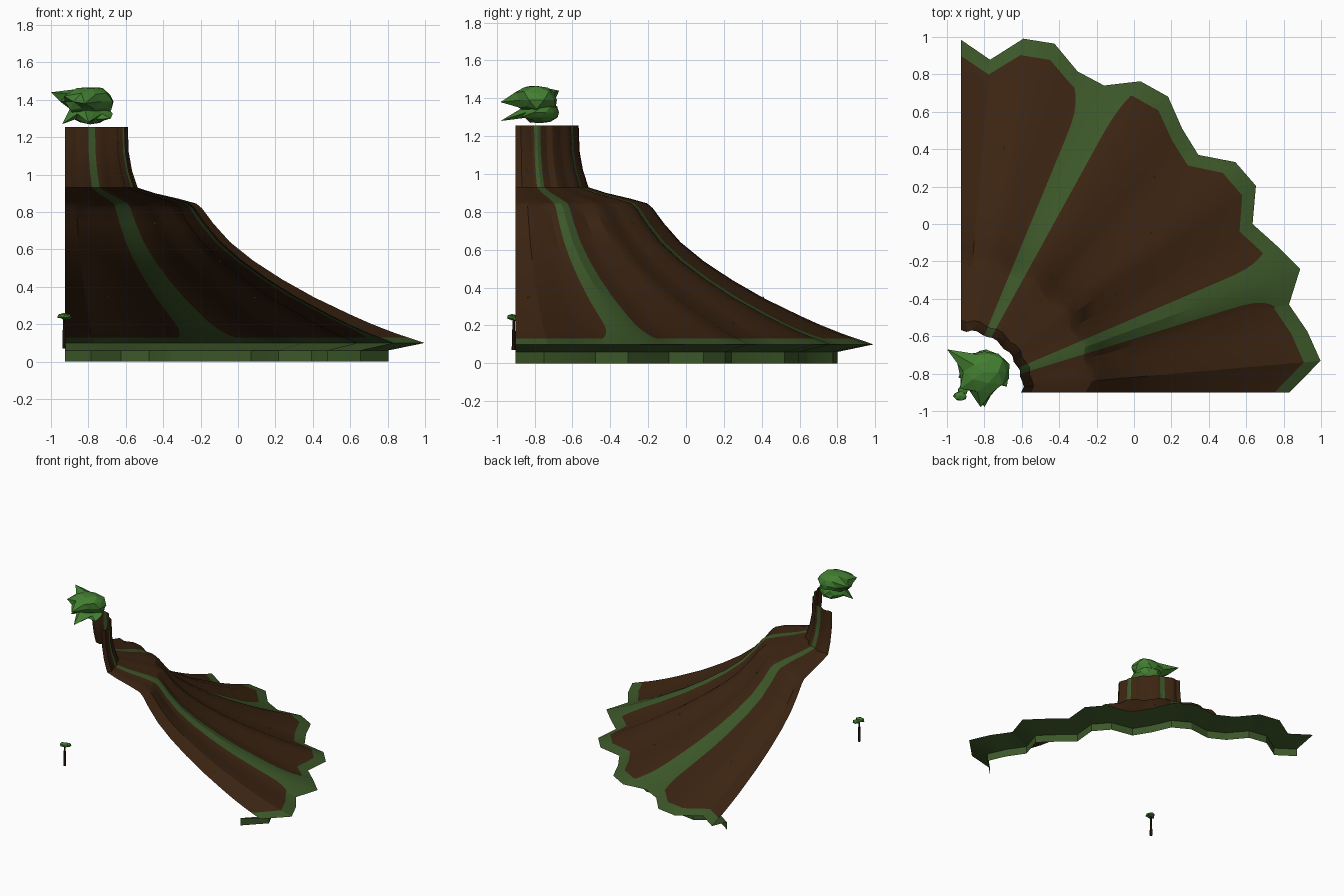
import bpy
import bmesh
import math
import random
from mathutils import Vector

random.seed(4)
if "Cube" in bpy.data.objects:
    bpy.data.objects.remove(bpy.data.objects["Cube"])

CORNER = Vector((-0.925, -0.9, 0))
RIM_MAX = 1.93


def material(name, rgb):
    mat = bpy.data.materials.new(name)
    mat.use_nodes = True
    color = (*rgb, 1)
    mat.diffuse_color = color
    mat.node_tree.nodes["Principled BSDF"].inputs["Base Color"].default_value = color
    return mat


BARK = material("bark brown", (0.045, 0.018, 0.006))
GRASS = material("grass green", (0.045, 0.095, 0.022))
LEAF = material("leaf green", (0.055, 0.21, 0.03))
TRUNK = material("dark trunk", (0.022, 0.01, 0.005))


def finish(bm, name, mats, smooth=False):
    mesh = bpy.data.meshes.new(name)
    bm.to_mesh(mesh)
    bm.free()
    for mat in mats:
        mesh.materials.append(mat)
    obj = bpy.data.objects.new(name, mesh)
    bpy.context.collection.objects.link(obj)
    if smooth:
        bpy.ops.object.select_all(action='DESELECT')
        obj.select_set(True)
        bpy.context.view_layer.objects.active = obj
        bpy.ops.object.shade_smooth_by_angle(angle=math.radians(25))
    return obj


# Scalloped rim radius at every five degrees, starting at the +x edge
RIM = [1.755, 1.93, 1.88, 1.815, 1.93, 1.86, 1.8, 1.925, 1.915, 1.795,
       1.84, 1.93, 1.92, 1.81, 1.825, 1.93, 1.92, 1.785, 1.885]

# Grass strip edges: angle on the slope -> angle where it flares at the rim
STRIPS = [(17.2, 15.2), (23.2, 24.8), (61.2, 60.2), (67.6, 69.7)]
COLUMNS = sorted([(a * 5, a * 5) for a in range(19)] + STRIPS)


def in_strip(angle):
    return any(STRIPS[k][0] < angle < STRIPS[k + 1][0] for k in (0, 2))


def fan_point(column, r, z, u):
    flare = min(max((u - 0.8) / 0.155, 0), 1) ** 3
    angle = column[0] + (column[1] - column[0]) * flare
    k = min(int(angle / 5), 17)
    rim = RIM[k] + (RIM[k + 1] - RIM[k]) * (angle / 5 - k)
    # the folds deepen towards the rim
    r *= 1 + (rim / RIM_MAX - 1) * (0.4 + 0.6 * u)
    a = math.radians(angle)
    return CORNER + Vector((r * math.cos(a), r * math.sin(a), z))


def fan_sheet(name, profile, is_grass, under=False):
    bm = bmesh.new()
    grid = [[bm.verts.new(fan_point(c, r, z, 1 if under else r / RIM_MAX))
             for r, z in profile] for c in COLUMNS]
    for i in range(len(COLUMNS) - 1):
        mid = (COLUMNS[i][0] + COLUMNS[i + 1][0]) / 2
        for j in range(len(profile) - 1):
            f = bm.faces.new((grid[i][j], grid[i][j + 1],
                              grid[i + 1][j + 1], grid[i + 1][j]))
            f.material_index = int(is_grass(mid, profile[j][0]))
    return finish(bm, name, [BARK, GRASS], smooth=True)


# Folded bark slope with two grass strips and a grass rim
SLOPE = [(0.337, 1.255), (0.342, 1.12), (0.36, 1.02), (0.39, 0.93),
         (0.485, 0.9), (0.615, 0.87), (0.705, 0.845), (0.735, 0.82),
         (0.795, 0.74), (0.885, 0.64), (1.01, 0.54), (1.165, 0.44),
         (1.335, 0.345), (1.535, 0.25), (1.63, 0.208), (1.7, 0.18),
         (1.76, 0.157), (1.805, 0.141), (1.84, 0.13), (RIM_MAX, 0.1)]
fan_sheet("bark_slope", SLOPE, lambda a, r: in_strip(a) or r > 1.83)

# Underside of the rim and the ground skirt
fan_sheet("grass_skirt", [(RIM_MAX, 0.1), (1.735, 0.06), (1.735, 0)],
          lambda a, r: True, under=True)


def leaf_blob(name, center, radii, spikes=(), jitter=0.12, level=2):
    bm = bmesh.new()
    bmesh.ops.create_icosphere(bm, subdivisions=level, radius=1)
    for v in bm.verts:
        v.co *= 1 + random.uniform(-jitter, jitter)
        v.co = Vector([v.co[k] * radii[k] + center[k] for k in range(3)])
    for tip in spikes:
        tip = Vector(tip)
        min(bm.verts, key=lambda v: (v.co - tip).length).co = tip
    return finish(bm, name, [LEAF])


# Large leaf crown above the top, with a ragged lower layer
leaf_blob("crown_upper", (-0.8, -0.79, 1.39), (0.13, 0.12, 0.08),
          [(-1.0, -0.67, 1.44), (-0.82, -0.98, 1.38), (-0.93, -0.88, 1.42),
           (-0.95, -0.72, 1.39)])
leaf_blob("crown_lower", (-0.79, -0.77, 1.325), (0.115, 0.1, 0.055),
          [(-0.94, -0.82, 1.27), (-0.8, -0.98, 1.28), (-0.68, -0.87, 1.3)])

# Small tree standing in the corner
bm = bmesh.new()
bmesh.ops.create_cone(bm, cap_ends=True, segments=6, radius1=0.011,
                      radius2=0.006, depth=0.17)
bmesh.ops.translate(bm, verts=bm.verts, vec=(-0.93, -0.91, 0.155))
finish(bm, "small_tree_trunk", [TRUNK])
leaf_blob("small_tree_leaves_a", (-0.93, -0.92, 0.245), (0.04, 0.028, 0.018), level=1)
leaf_blob("small_tree_leaves_b", (-0.915, -0.89, 0.235), (0.032, 0.03, 0.016), level=1)

# Tiny sprouts scattered over the slope
for n, (angle, row) in enumerate([(3, 12), (32, 10), (40, 12), (48, 14),
                                  (52, 8), (80, 12), (10, 2)]):
    r, z = SLOPE[row]
    spot = fan_point((angle, angle), r, z, r / RIM_MAX)
    leaf_blob(f"sprout_{n + 1}", spot, (0.005, 0.005, 0.009), level=1)
